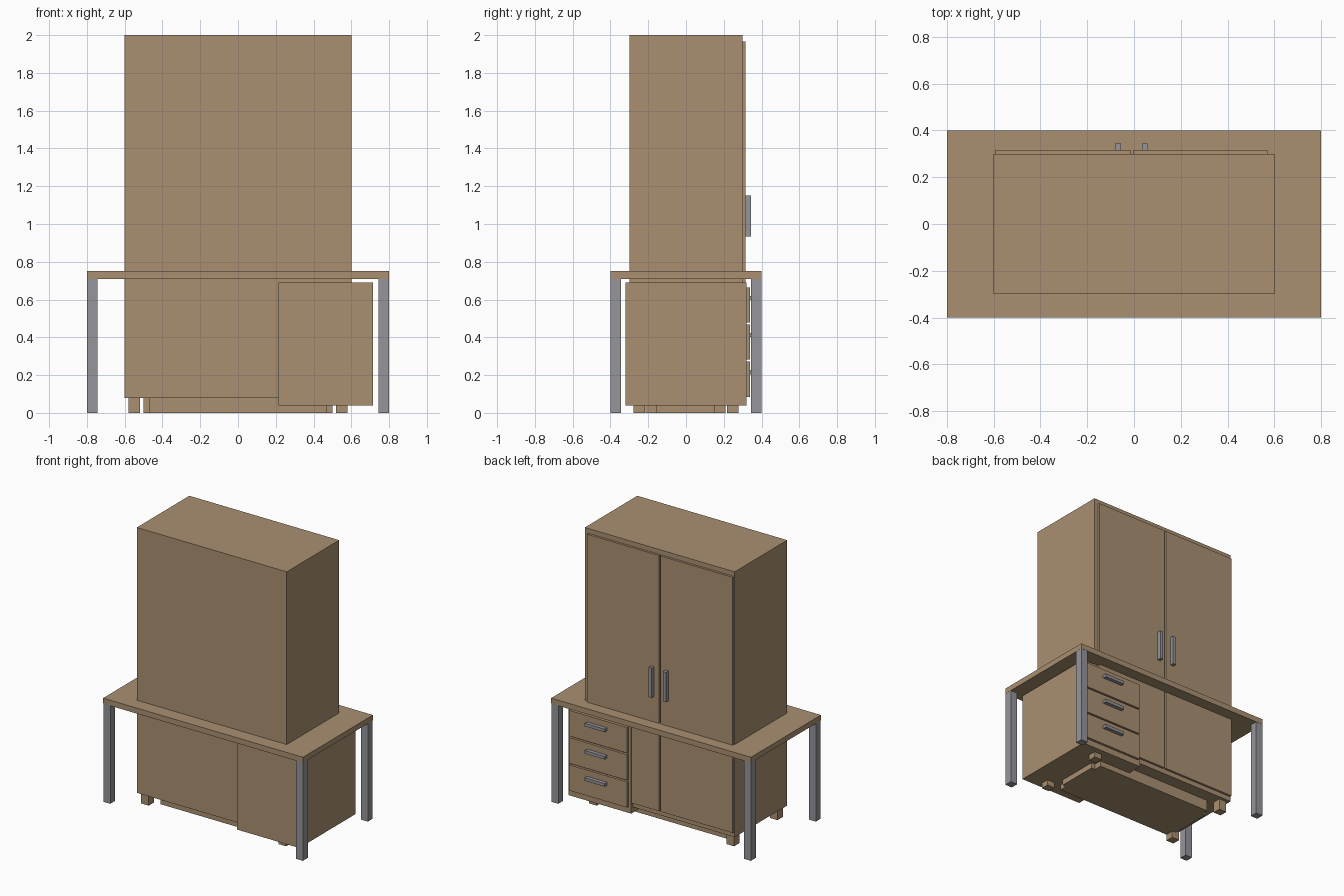
import bpy
import bmesh
from mathutils import Vector

cube = bpy.data.objects.get("Cube")
if cube:
    bpy.data.objects.remove(cube, do_unlink=True)


def make_material(name, rgb):
    mat = bpy.data.materials.new(name)
    mat.use_nodes = True
    color = (*rgb, 1)
    mat.diffuse_color = color
    mat.node_tree.nodes["Principled BSDF"].inputs["Base Color"].default_value = color
    return mat


wood = make_material("light brown wood", (0.40, 0.28, 0.165))
metal = make_material("grey metal", (0.30, 0.30, 0.33))


def box(name, mat, x, y, z):
    """Box from its (low, high) range on each axis."""
    low, high = Vector((x[0], y[0], z[0])), Vector((x[1], y[1], z[1]))
    bm = bmesh.new()
    bmesh.ops.create_cube(bm, size=1)
    for v in bm.verts:
        v.co = (low + high) / 2 + v.co * (high - low)
    mesh = bpy.data.meshes.new(name)
    bm.to_mesh(mesh)
    bm.free()
    mesh.materials.append(mat)
    obj = bpy.data.objects.new(name, mesh)
    bpy.context.collection.objects.link(obj)
    return obj


def around(center, half):
    return (center - half, center + half)


corners = [(sx, sy) for sx in (-1, 1) for sy in (-1, 1)]


def corner_name(sx, sy):
    return ("front" if sy < 0 else "back") + ("_right" if sx < 0 else "_left")


# Desk: top slab and four square legs
box("desk_top", wood, (-0.8, 0.8), (-0.4, 0.4), (0.71, 0.75))
for sx, sy in corners:
    box("desk_leg_" + corner_name(sx, sy), metal,
        around(sx * 0.771, 0.028), around(sy * 0.371, 0.028), (0, 0.71))

# Wardrobe: body, feet and stepped plinth
box("wardrobe_body", wood, (-0.6, 0.6), (-0.3, 0.3), (0.08, 2))
for sx, sy in corners:
    box("wardrobe_foot_" + corner_name(sx, sy), wood,
        around(sx * 0.55, 0.03), around(sy * 0.248, 0.03), (0, 0.08))
box("plinth_long", wood, (-0.5, 0.5), (-0.155, 0.15), (0, 0.08))
box("plinth_deep", wood, (-0.47, 0.47), (-0.215, 0.208), (0, 0.08))

# Wardrobe doors with upright bar handles
doors = {"right": ((-0.595, -0.016), (-0.081, -0.056)),
         "left": ((-0.004, 0.57), (0.034, 0.057))}
for side, (door_x, handle_x) in doors.items():
    box("wardrobe_door_" + side, wood, door_x, (0.3, 0.316), (0.115, 1.965))
    box("door_handle_" + side, metal, handle_x, (0.316, 0.345), (0.935, 1.15))

# Drawer unit: body, three fronts and bar handles
box("drawer_unit_body", wood, (0.215, 0.715), (-0.32, 0.32), (0.04, 0.69))
for i, level in enumerate(("bottom", "middle", "top")):
    z = 0.178 + i * 0.197
    box("drawer_front_" + level, wood, (0.235, 0.70), (0.32, 0.338), around(z, 0.093))
    box("drawer_handle_" + level, metal, (0.395, 0.555), (0.338, 0.365),
        around(z + 0.037, 0.011))
